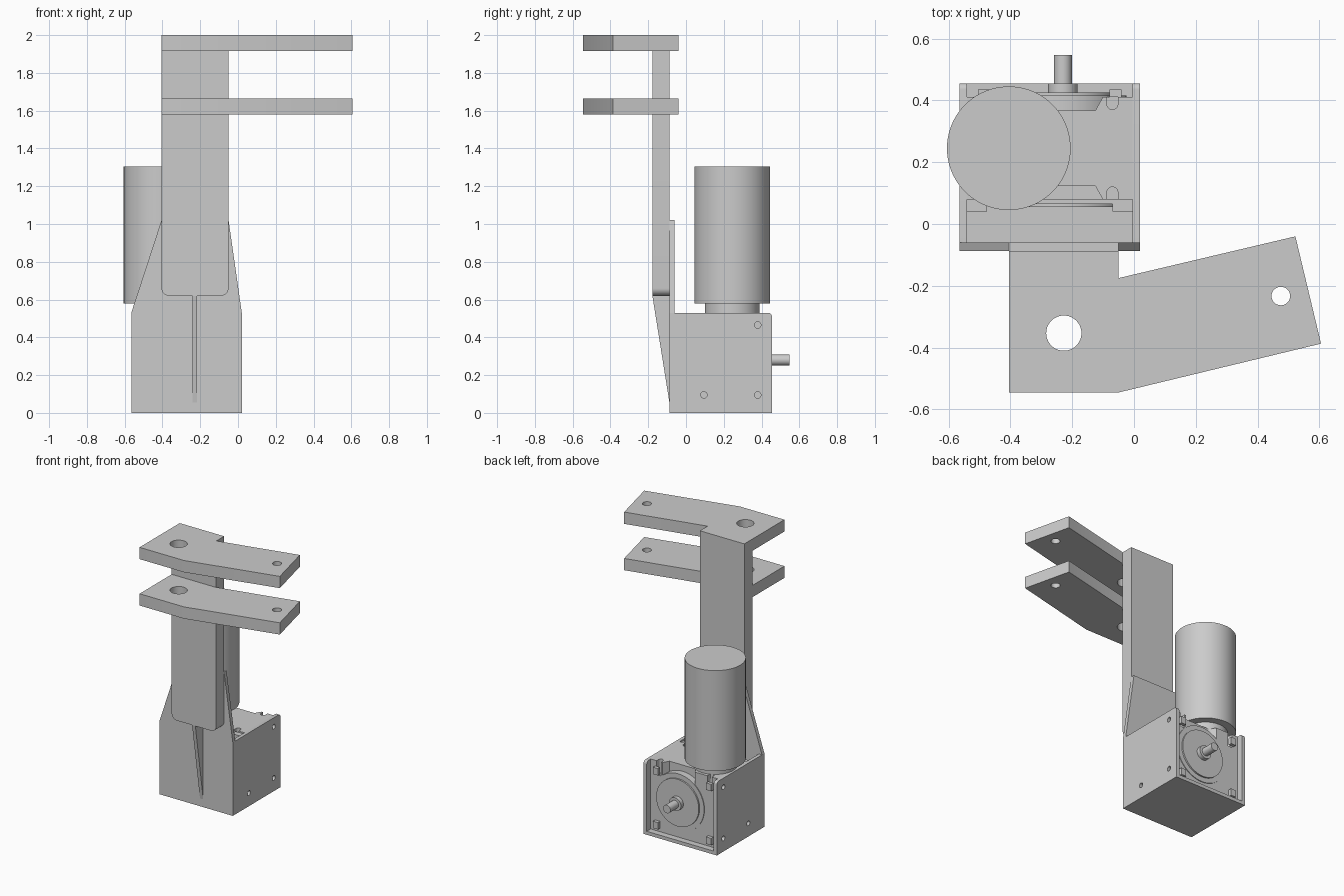
import bpy, bmesh
from math import cos, sin, pi
from mathutils import Vector

cube = bpy.data.objects.get("Cube")
if cube:
    bpy.data.objects.remove(cube, do_unlink=True)

grey = bpy.data.materials.new("plain_grey")
grey.use_nodes = True
grey.diffuse_color = (0.6, 0.6, 0.6, 1)
grey.node_tree.nodes["Principled BSDF"].inputs["Base Color"].default_value = (0.6, 0.6, 0.6, 1)


def prism(name, outline, axis, lo, hi):
    """Extrude a 2D outline along an axis; the outline uses the other two axes in order."""
    bm = bmesh.new()
    i = "XYZ".index(axis)

    def place(p, d):
        c = list(p)
        c.insert(i, d)
        return Vector(c)

    face = bm.faces.new([bm.verts.new(place(p, lo)) for p in outline])
    ext = bmesh.ops.extrude_face_region(bm, geom=[face])
    move = place((0, 0), hi - lo)
    bmesh.ops.translate(bm, vec=move, verts=[v for v in ext["geom"] if isinstance(v, bmesh.types.BMVert)])
    bmesh.ops.recalc_face_normals(bm, faces=bm.faces)
    mesh = bpy.data.meshes.new(name)
    bm.to_mesh(mesh)
    bm.free()
    mesh.materials.append(grey)
    obj = bpy.data.objects.new(name, mesh)
    bpy.context.collection.objects.link(obj)
    return obj


def box(name, x, y, z):
    return prism(name, [(x[0], y[0]), (x[1], y[0]), (x[1], y[1]), (x[0], y[1])], "Z", *z)


def arc(centre, r, start, end, n):
    return [(centre[0] + r * cos(start + (end - start) * k / n),
             centre[1] + r * sin(start + (end - start) * k / n)) for k in range(n + 1)]


def cylinder(name, centre, r, axis, lo, hi, n=64):
    obj = prism(name, arc(centre, r, 0, 2 * pi, n)[:-1], axis, lo, hi)
    smooth(obj)
    return obj


def smooth(obj):
    bpy.ops.object.select_all(action="DESELECT")
    obj.select_set(True)
    bpy.context.view_layer.objects.active = obj
    bpy.ops.object.shade_smooth_by_angle(angle=0.6)


def cut(obj, cutters):
    """Subtract the cutters and remove them."""
    bpy.context.view_layer.objects.active = obj
    for c in cutters:
        mod = obj.modifiers.new("cut", "BOOLEAN")
        mod.operation, mod.solver, mod.object = "DIFFERENCE", "EXACT", c
        bpy.ops.object.modifier_apply(modifier=mod.name)
        bpy.data.objects.remove(c, do_unlink=True)
    smooth(obj)


LEFT, RIGHT = -0.565, 0.02           # housing sides
POST_L, POST_R = -0.405, -0.05       # post sides
AXLE = (-0.23, 0.28)                 # output shaft in x, z
WALL = 0.025

# Front plate tapering up behind the post
prism("front_plate", [(LEFT, 0), (RIGHT, 0), (RIGHT, 0.53), (POST_R, 1.02), (POST_L, 1.02), (LEFT, 0.53)],
      "Y", -0.088, -0.06)

# Housing floor and side walls with screw holes
box("housing_floor", (LEFT + WALL, RIGHT - WALL), (-0.06, 0.455), (0, WALL))
side = [(-0.06, 0), (0.455, 0)] + arc((0.435, 0.51), 0.02, 0, pi / 2, 6) + [(-0.06, 0.53)]
holes = [(0.38, 0.465), (0.095, 0.095), (0.38, 0.095)]
for name, x in (("right_wall", LEFT), ("left_wall", RIGHT - WALL)):
    wall = prism(name, side, "X", x, x + WALL)
    cut(wall, [cylinder("hole", h, 0.017, "X", x - 0.05, x + 0.08, 24) for h in holes])

# Gearbox block with notches on its front and back faces
block = box("gearbox_block", (LEFT + WALL, RIGHT - WALL), (0.08, 0.41), (WALL, 0.53))
cutters = []
for face, inward in ((0.08, 1), (0.41, -1)):
    a, b = face - 0.02 * inward, face + 0.043 * inward
    cutters.append(prism("notch", [(-0.37, a), (-0.09, a), (-0.125, b), (-0.335, b)], "Z", 0.43, 0.6))
    for x in (-0.07, -0.475):
        ends = (face + 0.022 * inward)
        slot = [(x - 0.018, a), (x + 0.018, a)] + arc((x, ends), 0.018, 0, pi * inward, 10)
        cutters.append(prism("slot", slot, "Z", 0.43, 0.6))
for x in (LEFT, RIGHT):
    cutters += [cylinder("hole", h, 0.017, "X", x - 0.09, x + 0.09, 24) for h in holes[1:]]
cut(block, cutters)

# Thin front flange and corner pads of the gearbox
box("gearbox_front_flange", (-0.54, -0.005), (0.065, 0.08), (0.05, 0.52))
for side_name, x in (("right", (-0.54, -0.475)), ("left", (-0.07, -0.005))):
    for level, z in (("lower", (WALL, 0.1)), ("upper", (0.45, 0.52))):
        box(f"{side_name}_{level}_front_pad", x, (0.04, 0.065), z)

# Corner lugs on the open back
for side_name, x in (("right", -0.485), ("left", -0.06)):
    for level, z in (("lower", 0.075), ("upper", 0.465)):
        box(f"{side_name}_{level}_back_lug", (x - 0.02, x + 0.02), (0.41, 0.435), (z - 0.025, z + 0.025))

# Round covers, boss and output shaft
cylinder("gearbox_front_cover", AXLE, 0.2, "Y", 0.055, 0.08)
cylinder("gearbox_back_flange", AXLE, 0.205, "Y", 0.36, 0.415)
cylinder("gearbox_back_cover", AXLE, 0.17, "Y", 0.41, 0.426)
cylinder("shaft_boss", AXLE, 0.048, "Y", 0.42, 0.455, 32)
cylinder("output_shaft", AXLE, 0.029, "Y", 0.45, 0.547, 32)

# Upright motor on a narrower neck
MOTOR = (-0.405, 0.245)
cylinder("motor_neck", MOTOR, 0.145, "Z", 0.5, 0.585)
cylinder("motor_body", MOTOR, 0.2, "Z", 0.58, 1.305, 96)

# Post with rounded lower corners
r = 0.04
post = prism("post", [(POST_R, 2), (POST_L, 2)]
             + arc((POST_L + r, 0.62 + r), r, pi, 1.5 * pi, 8)
             + arc((POST_R - r, 0.62 + r), r, 1.5 * pi, 2 * pi, 8), "Y", -0.178, -0.087)
smooth(post)

# Wedge rib below the post
prism("post_rib", [(-0.087, 0.05), (-0.178, 0.62), (-0.178, 0.63), (-0.087, 0.63)], "X", -0.242, -0.216)

# Two bent arms with pivot holes
arm_outline = [(POST_L, -0.545), (POST_R, -0.545), (0.605, -0.387), (0.522, -0.04),
               (POST_R, -0.175), (POST_L, -0.175)]
for name, z in (("lower_arm", 1.58), ("upper_arm", 1.915)):
    arm = prism(name, arm_outline, "Z", z, z + 0.085)
    cut(arm, [cylinder("hole", (-0.227, -0.353), 0.057, "Z", z - 0.1, z + 0.2, 40),
              cylinder("hole", (0.475, -0.233), 0.03, "Z", z - 0.1, z + 0.2, 32)])
